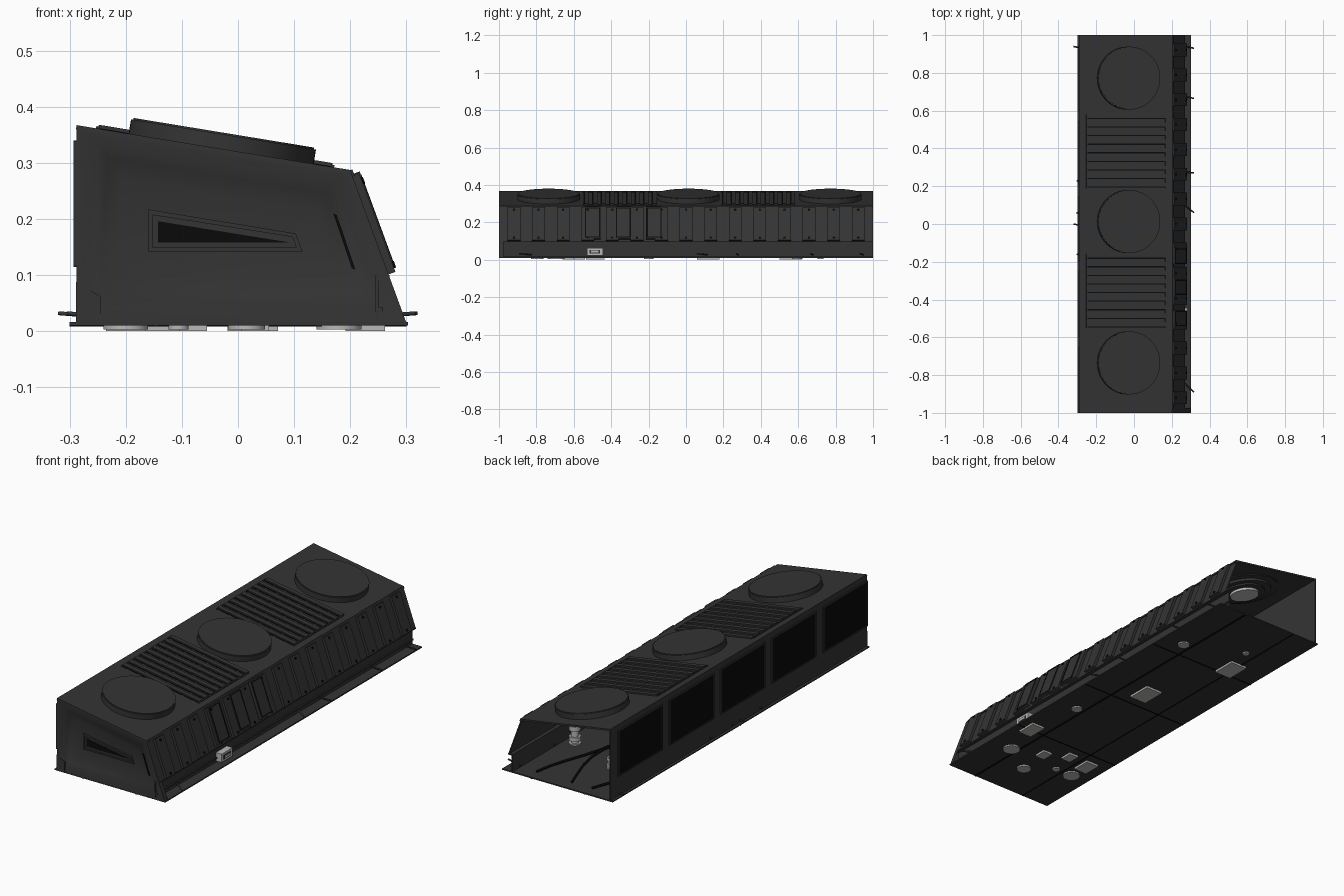
import bpy, bmesh, math
from mathutils import Matrix, Vector

if "Cube" in bpy.data.objects:
    bpy.data.objects.remove(bpy.data.objects["Cube"], do_unlink=True)


def material(name, rgb):
    m = bpy.data.materials.new(name)
    m.use_nodes = True
    m.diffuse_color = (*rgb, 1)
    m.node_tree.nodes["Principled BSDF"].inputs["Base Color"].default_value = (*rgb, 1)
    return m


DARK = material("dark grey metal", (0.034, 0.034, 0.034))
BLACK = material("black mesh", (0.003, 0.003, 0.003))
LIGHT = material("light grey fittings", (0.48, 0.48, 0.47))

# Local frames: roof (z out of the roof), slope (x along roof edge down, z outward)
TILT = math.atan2(0.08, 0.488)
ROOF = Matrix.Translation((-0.03, 0, 0.325)) @ Matrix.Rotation(TILT, 4, 'Y')
LEAN = math.atan2(0.272, 0.1)
SLOPE = Matrix.Translation((0.2, 0, 0.287)) @ Matrix.Rotation(LEAN, 4, 'Y')
WORLD = Matrix.Identity(4)


def finish(name, bm, mat, smooth=False):
    bmesh.ops.recalc_face_normals(bm, faces=bm.faces)
    me = bpy.data.meshes.new(name)
    bm.to_mesh(me)
    bm.free()
    me.materials.append(mat)
    ob = bpy.data.objects.new(name, me)
    bpy.context.collection.objects.link(ob)
    if smooth:
        bpy.ops.object.select_all(action='DESELECT')
        ob.select_set(True)
        bpy.context.view_layer.objects.active = ob
        bpy.ops.object.shade_smooth_by_angle(angle=math.radians(35))
    return ob


def boxes(name, items, mat, frame=WORLD):
    """One object made of (low corner, high corner) boxes in a local frame."""
    bm = bmesh.new()
    for lo, hi in items:
        lo, hi = Vector(lo), Vector(hi)
        m = Matrix.Translation((lo + hi) / 2) @ Matrix.Diagonal((*(hi - lo), 1))
        bmesh.ops.create_cube(bm, size=1, matrix=frame @ m)
    return finish(name, bm, mat)


def discs(name, items, mat, frame=WORLD, sides=40):
    """One object made of (x, y, z0, z1, radius) cylinders in a local frame."""
    bm = bmesh.new()
    for x, y, z0, z1, r in items:
        bmesh.ops.create_cone(bm, cap_ends=True, segments=sides, radius1=r, radius2=r, depth=z1 - z0,
                              matrix=frame @ Matrix.Translation((x, y, (z0 + z1) / 2)))
    return finish(name, bm, mat, True)


def loft(name, rings, mat, smooth=False):
    """Join (outline, y) rings and fill the last one."""
    bm = bmesh.new()
    loops = [[bm.verts.new((x, y, z)) for x, z in pts] for pts, y in rings]
    for a, b in zip(loops, loops[1:]):
        n = len(a)
        for i in range(n):
            bm.faces.new((a[i], a[(i + 1) % n], b[(i + 1) % n], b[i]))
    bm.faces.new(loops[-1])
    return finish(name, bm, mat, smooth)


def cable(name, paths, radius, mat):
    cu = bpy.data.curves.new(name, 'CURVE')
    cu.dimensions = '3D'
    cu.bevel_depth = radius
    cu.bevel_resolution = 1
    cu.use_fill_caps = True
    for pts in paths:
        sp = cu.splines.new('POLY')
        sp.points.add(len(pts) - 1)
        for p, co in zip(sp.points, pts):
            p.co = (*co, 1)
    cu.materials.append(mat)
    ob = bpy.data.objects.new(name, cu)
    bpy.context.collection.objects.link(ob)


# Thin shell, open at the back
boxes("floor_plate", [((-0.3, -1, 0.01), (0.303, 1, 0.016))], DARK)
boxes("roof_sheet", [((-0.261, -1, -0.008), (0.233, 1, 0))], DARK, ROOF)
boxes("right_wall", [((-0.288, -1, 0.012), (-0.282, 1, 0.366))], DARK)
boxes("left_slope_sheet", [((0, -1, -0.006), (0.2, 1, 0))], DARK, SLOPE)
boxes("left_lower_wall", [((0.245, -1, 0.012), (0.251, 1, 0.1)),
                          ((0.245, -1, 0.094), (0.27, 1, 0.1)),
                          ((0.25, -1, 0.035), (0.258, 1, 0.042))], DARK)
boxes("floor_seams", [((0.14, -1, 0.008), (0.15, 1, 0.01)), ((-0.15, -1, 0.008), (-0.144, 1, 0.01))]
      + [((-0.3, y, 0.008), (0.3, y + 0.006, 0.01)) for y in (-0.5, 0, 0.5)], BLACK)

# Embossed end cap with a framed triangular vent
outer = [(-0.288, 0.012), (-0.288, 0.367), (0.2, 0.287), (0.3, 0.015)]
rim = [(-0.25, 0.04), (-0.25, 0.335), (0.175, 0.265), (0.258, 0.045)]
brow = [(-0.232, 0.06), (-0.232, 0.31), (0.16, 0.245), (0.222, 0.07)]
panel = [(-0.205, 0.095), (-0.205, 0.27), (0.137, 0.213), (0.178, 0.095)]
loft("front_cap", [(outer, -0.975), (outer, -1), (rim, -0.996), (brow, -0.982), (panel, -0.972)], DARK, True)
frame = [(-0.16, 0.142), (-0.16, 0.217), (0.103, 0.174), (0.115, 0.142)]
lip = [(-0.152, 0.149), (-0.152, 0.207), (0.097, 0.168), (0.104, 0.149)]
loft("vent_frame", [(frame, -0.971), (frame, -0.98), (lip, -0.98), (lip, -0.974)], DARK)
vent = [(-0.143, 0.158), (-0.143, 0.196), (0.093, 0.158)]
loft("vent_opening", [(vent, -0.971), (vent, -0.976)], BLACK)
slit = [(0.203, 0.112), (0.17, 0.21), (0.176, 0.207), (0.209, 0.11)]
loft("side_slit", [(slit, -0.976), (slit, -0.987)], BLACK)
corner = [(-0.289, 0.013), (-0.289, 0.088), (-0.245, 0.062), (-0.245, 0.013)]
loft("corner_patch", [(corner, -0.99), (corner, -1)], DARK)

# Roof fans, with a hub below each
FANS = (-0.735, 0.013, 0.772)
discs("fan_covers", [(0, y, -0.01, 0.026, 0.167) for y in FANS]
      + [(0, y, 0, 0.029, 0.163) for y in FANS], DARK, ROOF, 64)
discs("fan_undersides", [(0, y, -0.012 - d, -0.008, r) for y in FANS
                         for d, r in ((0, 0.165), (0.012, 0.13), (0.02, 0.1))], DARK, ROOF, 48)
discs("fan_hubs", [(0, y, -0.044, -0.03, 0.068) for y in FANS], LIGHT, ROOF)

# Roof grilles between the fans
slats, slots, rails = [], [], []
for start in (-0.55, 0.19):
    for i in range(9):
        y = start + 0.008 + i * 0.0455
        slats.append(((-0.222, y, 0), (0.2, y + 0.022, 0.007)))
        slots.append(((-0.222, y - 0.006, 0), (0.2, y, 0.001)))
    for x in (-0.226, 0.198):
        rails.append(((x, start, 0), (x + 0.006, start + 0.39, 0.004)))
boxes("grille_slats", slats, DARK, ROOF)
boxes("grille_slots", slots, BLACK, ROOF)
boxes("grille_rails", rails, DARK, ROOF)

# Ribbed sloping side with bolts and three access panels
PITCH = 0.1315
centres = [-0.92 + i * PITCH for i in range(15)]
boxes("slope_ribs", [((0.01, y - 0.034, 0), (0.198, y + 0.034, 0.013)) for y in centres]
      + [((0, -0.98, 0), (0.012, 1, 0.004))], DARK, SLOPE)
discs("rib_bolts", [(x, y, 0.012, 0.017, 0.006) for y in centres for x in (0.025, 0.185)], BLACK, SLOPE, 8)
doors = (-0.5, -0.335, -0.17)
boxes("access_panels", [((0.008, y - 0.043, 0), (0.19, y + 0.043, 0.015)) for y in doors], DARK, SLOPE)
edges = []
for y in doors:
    edges += [((0.014, y + s * 0.037 - 0.003, 0.01), (0.184, y + s * 0.037 + 0.003, 0.016)) for s in (-1, 1)]
    edges += [((x, y - 0.037, 0.01), (x + 0.005, y + 0.037, 0.016)) for x in (0.014, 0.179)]
boxes("access_panel_edges", edges, BLACK, SLOPE)

# Five mesh intakes on the vertical side
INTAKES = [-0.825 + i * 0.399 for i in range(5)]
boxes("intake_mesh", [((-0.291, y - 0.167, 0.12), (-0.286, y + 0.167, 0.335)) for y in INTAKES], BLACK)
bars = []
for y in INTAKES:
    bars += [((-0.293, y + s * 0.17 - 0.004, 0.116), (-0.286, y + s * 0.17 + 0.004, 0.339)) for s in (-1, 1)]
    bars += [((-0.293, y - 0.17, z), (-0.286, y + 0.17, z + 0.006)) for z in (0.114, 0.334)]
boxes("intake_frames", bars, DARK)

# Junction box on the lower wall
boxes("junction_box", [((0.25, -0.53, 0.022), (0.282, -0.445, 0.064))], LIGHT)
boxes("junction_box_inset", [((0.28, -0.515, 0.033), (0.284, -0.46, 0.053))], DARK)
boxes("junction_box_label", [((0.28, -0.508, 0.038), (0.286, -0.467, 0.048))], LIGHT)

# Insulators standing through the floor: x, y, radius
POSTS = [(0.18, -0.69, 0.04), (0.015, -0.795, 0.033), (-0.106, -0.70, 0.018), (-0.2, -0.70, 0.04),
         (0.186, -0.2, 0.025), (0.19, 0.594, 0.028), (-0.09, 0.72, 0.016)]
discs("insulator_feet", [(x, y, 0.003, 0.022, r) for x, y, r in POSTS], LIGHT)
discs("insulators", [(x, y, 0.02 + a * r, 0.02 + b * r, r * k) for x, y, r in POSTS
                     for a, b, k in ((0, 3.4, 0.65), (0.5, 1.2, 0.95), (2.3, 3.1, 0.95))], LIGHT, sides=24)

# Fittings under the floor: x, y, half width, half length
PADS = [(0.227, -0.485, 0.035, 0.05), (0.03, -0.63, 0.025, 0.03), (-0.08, -0.57, 0.025, 0.03),
        (-0.2, -0.59, 0.035, 0.045), (0.026, 0.12, 0.045, 0.06), (-0.13, 0.56, 0.045, 0.06)]
boxes("underside_pads", [((x - w, y - l, 0), (x + w, y + l, 0.012)) for x, y, w, l in PADS], LIGHT)

# Cables inside and short pull pins along both edges
cable("floor_cables", [[(x + 0.06 * math.sin(t * 0.55 + x * 20), 0.95 - t * 0.09, 0.024) for t in range(20)]
                       for x in (-0.17, -0.02, 0.09)], 0.006, BLACK)
cable("edge_pins", [[(0.24, y, 0.026), (0.318, y - d, 0.032)]
                    for y, d in ((0.95, 0.02), (0.68, 0.015), (0.28, 0.01), (0.12, 0.06), (-0.82, 0.07))]
      + [[(-0.27, y, 0.028), (-x, y + 0.01, 0.032)]
         for y, x in ((0.93, 0.32), (0.22, 0.303), (0.05, 0.305), (-0.01, 0.32), (-0.17, 0.303))], 0.004, DARK)
